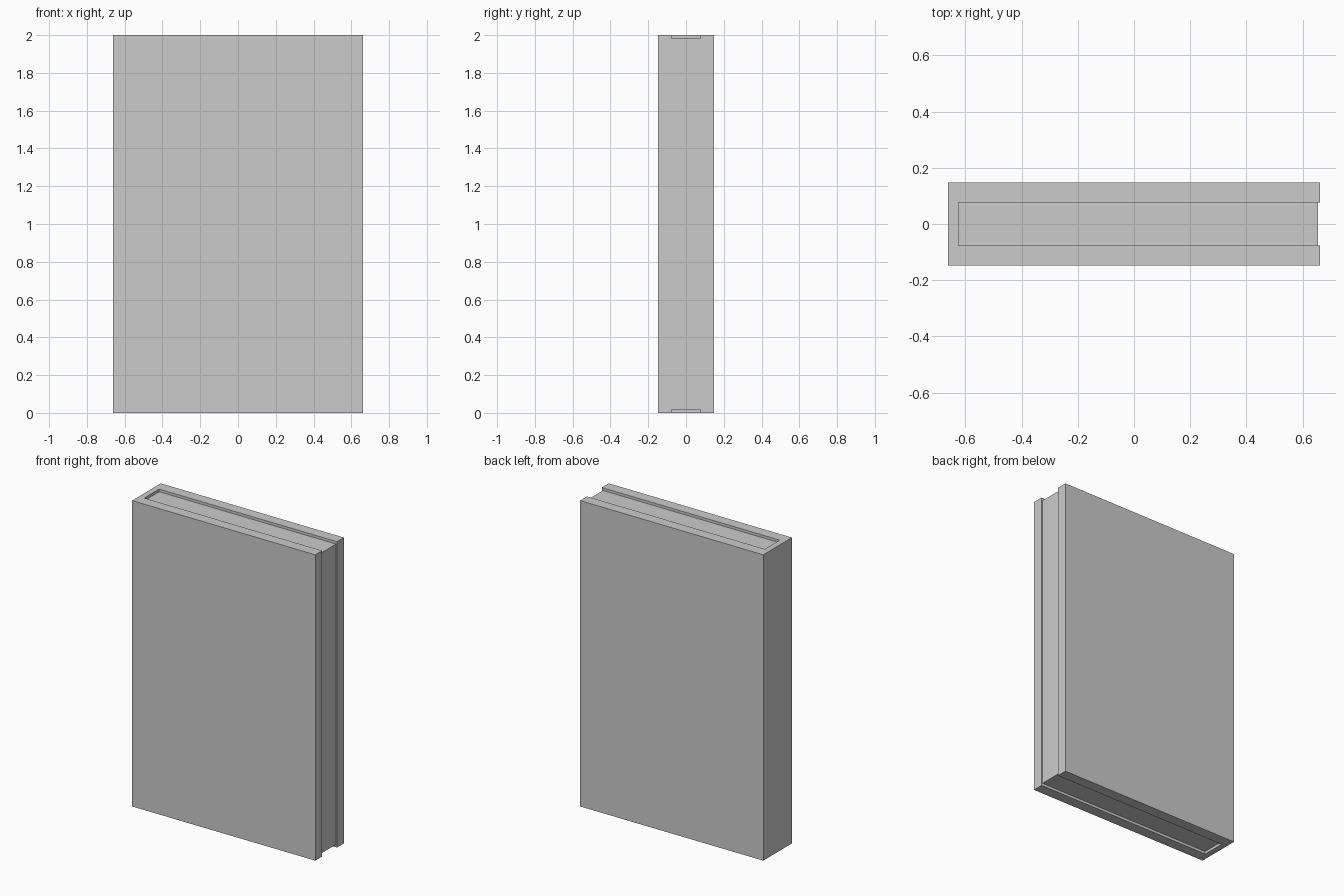
import bpy
import bmesh

if "Cube" in bpy.data.objects:
    bpy.data.objects.remove(bpy.data.objects["Cube"])


def extruded(name, outline, z0, z1):
    """Solid made by raising a flat outline from z0 to z1."""
    bm = bmesh.new()
    face = bm.faces.new([bm.verts.new((x, y, z0)) for x, y in outline])
    ext = bmesh.ops.extrude_face_region(bm, geom=[face], use_keep_orig=True)
    verts = [v for v in ext["geom"] if isinstance(v, bmesh.types.BMVert)]
    bmesh.ops.translate(bm, verts=verts, vec=(0, 0, z1 - z0))
    bmesh.ops.recalc_face_normals(bm, faces=bm.faces)
    mesh = bpy.data.meshes.new(name)
    bm.to_mesh(mesh)
    bm.free()
    obj = bpy.data.objects.new(name, mesh)
    bpy.context.collection.objects.link(obj)
    return obj


X, Y = 0.6625, 0.1475       # cover half extents
SPINE, INNER = -0.624, 0.0765  # inside of spine, inside of boards
EDGE, INSET = 0.655, 0.0175    # fore edge of pages, page inset top and bottom

# Cover: U-shaped plan of two boards joined by the spine
extruded("book_cover", [(X, -Y), (X, -INNER), (SPINE, -INNER), (SPINE, INNER),
                        (X, INNER), (X, Y), (-X, Y), (-X, -Y)], 0, 2)

# Page block, slightly recessed between the boards
extruded("page_block", [(SPINE, -INNER), (EDGE, -INNER),
                        (EDGE, INNER), (SPINE, INNER)], INSET, 2 - INSET)
